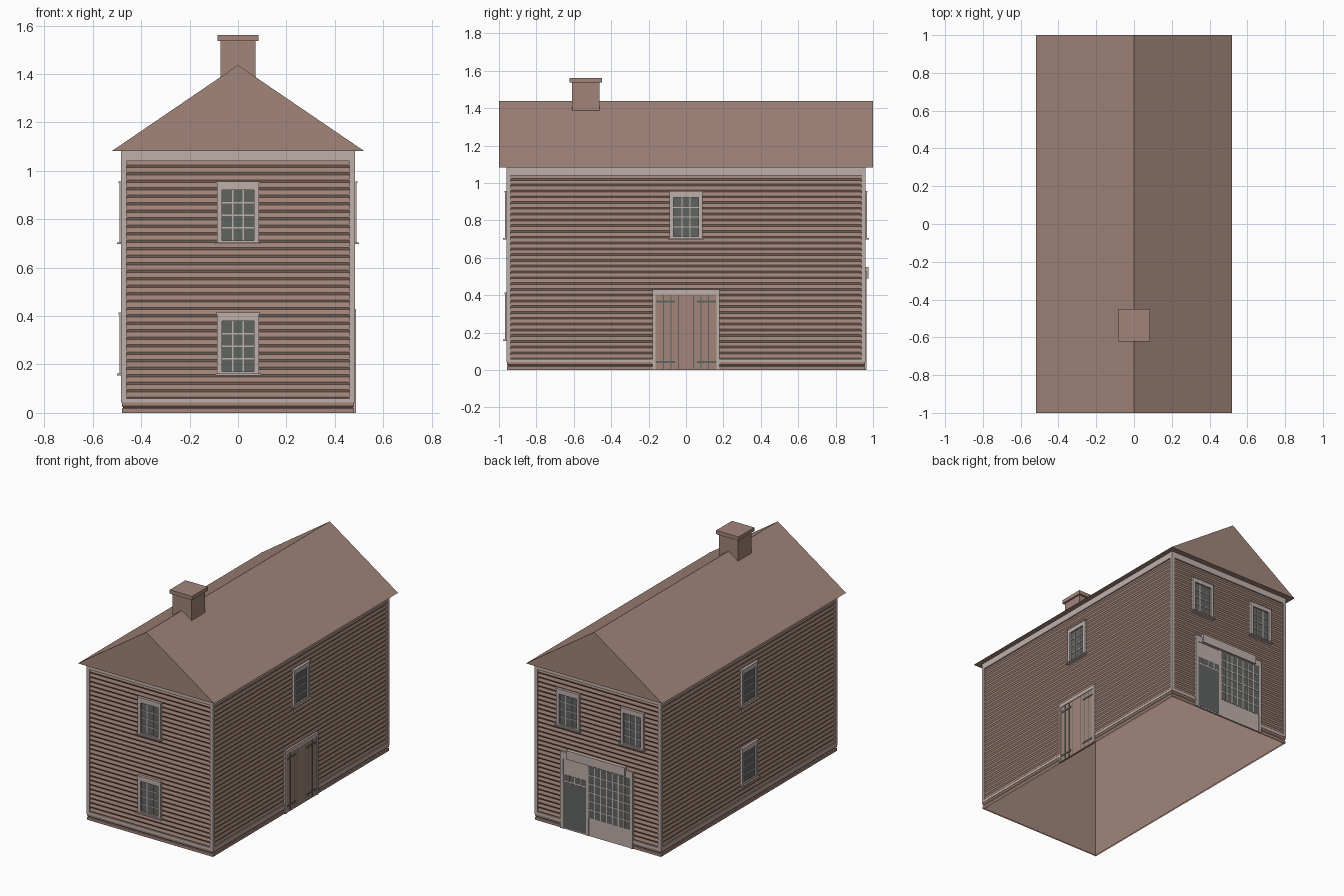
import bpy
import bmesh
from math import pi
from mathutils import Matrix, Vector

cube = bpy.data.objects.get("Cube")
if cube:
    bpy.data.objects.remove(cube, do_unlink=True)


def material(name, rgb):
    m = bpy.data.materials.new(name)
    m.use_nodes = True
    m.diffuse_color = (*rgb, 1)
    m.node_tree.nodes["Principled BSDF"].inputs["Base Color"].default_value = (*rgb, 1)
    return m


BROWN = material("warm brown", (0.36, 0.235, 0.193))
TRIM = material("pale trim", (0.52, 0.435, 0.41))
GLASS = material("dark grey glass", (0.115, 0.128, 0.12))

HX, HY = 0.478, 0.956      # half size of the siding
WALLS = {"front": (0, HY), "right": (pi / 2, HX), "back": (pi, HY), "left": (-pi / 2, HX)}


def finish(name, bm, mat):
    mesh = bpy.data.meshes.new(name)
    bm.to_mesh(mesh)
    bm.free()
    mesh.materials.append(mat)
    ob = bpy.data.objects.new(name, mesh)
    bpy.context.collection.objects.link(ob)
    return ob


def add_box(bm, lo, hi, turn=Matrix()):
    lo, hi = Vector(lo), Vector(hi)
    m = turn @ Matrix.Translation((lo + hi) / 2) @ Matrix.Diagonal((*(hi - lo), 1))
    bmesh.ops.create_cube(bm, size=1, matrix=m)


def on_wall(name, wall, mat, boxes):
    """Boxes (u0, u1, z0, z1, depth) standing out from a wall, u to the right as seen."""
    angle, dist = WALLS[wall]
    bm = bmesh.new()
    for u0, u1, z0, z1, d in boxes:
        add_box(bm, (u0, -dist - d, z0), (u1, -dist + 0.006, z1), Matrix.Rotation(angle, 4, "Z"))
    return finish(name, bm, mat)


def rings(name, profile, mat):
    """Sweep an (offset, z) profile around the rectangular plan."""
    bm = bmesh.new()
    last = None
    for o, z in profile:
        x, y = HX + o, HY + o
        ring = [bm.verts.new(p) for p in ((-x, -y, z), (x, -y, z), (x, y, z), (-x, y, z))]
        if last:
            for i in range(4):
                j = (i + 1) % 4
                bm.faces.new((last[i], last[j], ring[j], ring[i]))
        last = ring
    return finish(name, bm, mat)


def frame(u0, u1, z0, z1, side, top, bottom, d):
    return [(u0, u0 + side, z0, z1, d), (u1 - side, u1, z0, z1, d),
            (u0 + side, u1 - side, z1 - top, z1, d), (u0 + side, u1 - side, z0, z0 + bottom, d)]


def grid(u0, u1, z0, z1, cols, rows, w, d):
    bars = [(u0 + (u1 - u0) * i / cols - w / 2, u0 + (u1 - u0) * i / cols + w / 2, z0, z1, d)
            for i in range(1, cols)]
    return bars + [(u0, u1, z0 + (z1 - z0) * i / rows - w / 2, z0 + (z1 - z0) * i / rows + w / 2, d)
                   for i in range(1, rows)]


# Lapped siding with a slanted lip under each board
def boards(z0, z1, count):
    pitch = (z1 - z0) / count
    points = []
    for i in range(count):
        z = z0 + i * pitch
        points += [(-0.006, z), (0, z + pitch * 0.33)]
    return points + [(-0.006, z1)]


rings("siding", boards(0.055, 1.045, 32), BROWN)
rings("base_boards", [(0.002, 0), (0.002, 0.018), (-0.004, 0.021), (0.002, 0.028), (0.002, 0.045)], BROWN)
rings("inner_shell", [(-0.007, 0), (-0.007, 1.083)], BROWN)

# Corner boards, frieze and water table on every wall
for wall, half in (("front", 0.483), ("back", 0.483), ("right", 0.961), ("left", 0.961)):
    on_wall(wall + "_trim", wall, TRIM, frame(-half, half, 0.042, 1.083, 0.023, 0.042, 0.018, 0.005))

# Roof prism
bm = bmesh.new()
ends = [[bm.verts.new(p) for p in ((-0.52, y, 1.083), (0.52, y, 1.083), (0, y, 1.437))] for y in (-1, 1)]
bm.faces.new(ends[0])
bm.faces.new(ends[1][::-1])
for i in range(3):
    j = (i + 1) % 3
    bm.faces.new((ends[0][j], ends[0][i], ends[1][i], ends[1][j]))
finish("roof", bm, BROWN)

# Chimney
bm = bmesh.new()
add_box(bm, (-0.073, -0.61, 1.3), (0.073, -0.463, 1.536))
add_box(bm, (-0.085, -0.622, 1.536), (0.085, -0.45, 1.562))
finish("chimney", bm, BROWN)


# Sash windows
def window(wall, u, z):
    name = wall + ("_upper" if z > 0.5 else "_lower") + "_window"
    g = (u - 0.066, u + 0.066, z + 0.016, z + 0.224)
    on_wall(name + "_glass", wall, GLASS, [(*g, 0.002)])
    on_wall(name + "_bars", wall, TRIM, grid(*g, 3, 4, 0.006, 0.005))
    casing = frame(u - 0.087, u + 0.087, z, z + 0.258, 0.021, 0.034, 0.016, 0.012)
    sill = (u - 0.095, u + 0.095, z, z + 0.008, 0.022)
    cap = (u - 0.09, u + 0.09, z + 0.252, z + 0.26, 0.015)
    on_wall(name + "_casing", wall, TRIM, casing + [sill, cap])


for wall, u, z in (("front", 0, 0.697), ("front", 0, 0.155), ("left", 0, 0.697), ("left", 0, 0.155),
                   ("right", 0, 0.697), ("back", -0.225, 0.697), ("back", 0.265, 0.697)):
    window(wall, u, z)

# Plank double door on the right side
on_wall("side_door_planks", "right", BROWN, [(-0.162, -0.001, 0, 0.405, 0.006), (0.001, 0.162, 0, 0.405, 0.006)])
on_wall("side_door_frame", "right", TRIM,
        [(-0.178, -0.162, 0, 0.43, 0.01), (0.162, 0.178, 0, 0.43, 0.01), (-0.162, 0.162, 0.404, 0.43, 0.01)])
lines = [(s * u - 0.003, s * u + 0.003, 0.005, 0.402, 0.007) for s in (-1, 1) for u in (0.04, 0.08, 0.12)]
hinges = [(min(s * 0.06, s * 0.16), max(s * 0.06, s * 0.16), z, z + 0.012, 0.009)
          for s in (-1, 1) for z in (0.036, 0.36)]
on_wall("side_door_grooves_and_hinges", "right", GLASS, lines + hinges)

# Shop front on the back: backing with pilasters, door, display window and sign board
shop = (-0.285, 0.27)
on_wall("shop_backing", "back", TRIM, [(*shop, 0, 0.53, 0.006)])
door = (-0.262, -0.088)
pane = (-0.068, 0.25, 0.125, 0.48)
on_wall("shop_door", "back", GLASS, [(*door, 0.008, 0.325, 0.007)])
on_wall("shop_transom", "back", GLASS, [(*door, 0.335, 0.375, 0.007)])
on_wall("shop_transom_bars", "back", TRIM, grid(*door, 0.335, 0.375, 4, 1, 0.006, 0.009))
on_wall("shop_window", "back", GLASS, [(*pane, 0.007)])
on_wall("shop_window_bars", "back", TRIM, grid(*pane, 7, 6, 0.008, 0.009))
on_wall("shop_pilasters", "back", TRIM,
        [(shop[0], door[0], 0, 0.53, 0.01), (door[1], pane[0], 0, 0.49, 0.01),
         (pane[1], shop[1], 0, 0.53, 0.01), (door[0], pane[1], 0.485, 0.53, 0.01)])
on_wall("sign_board", "back", TRIM, [(-0.23, 0.215, 0.49, 0.55, 0.02)])
